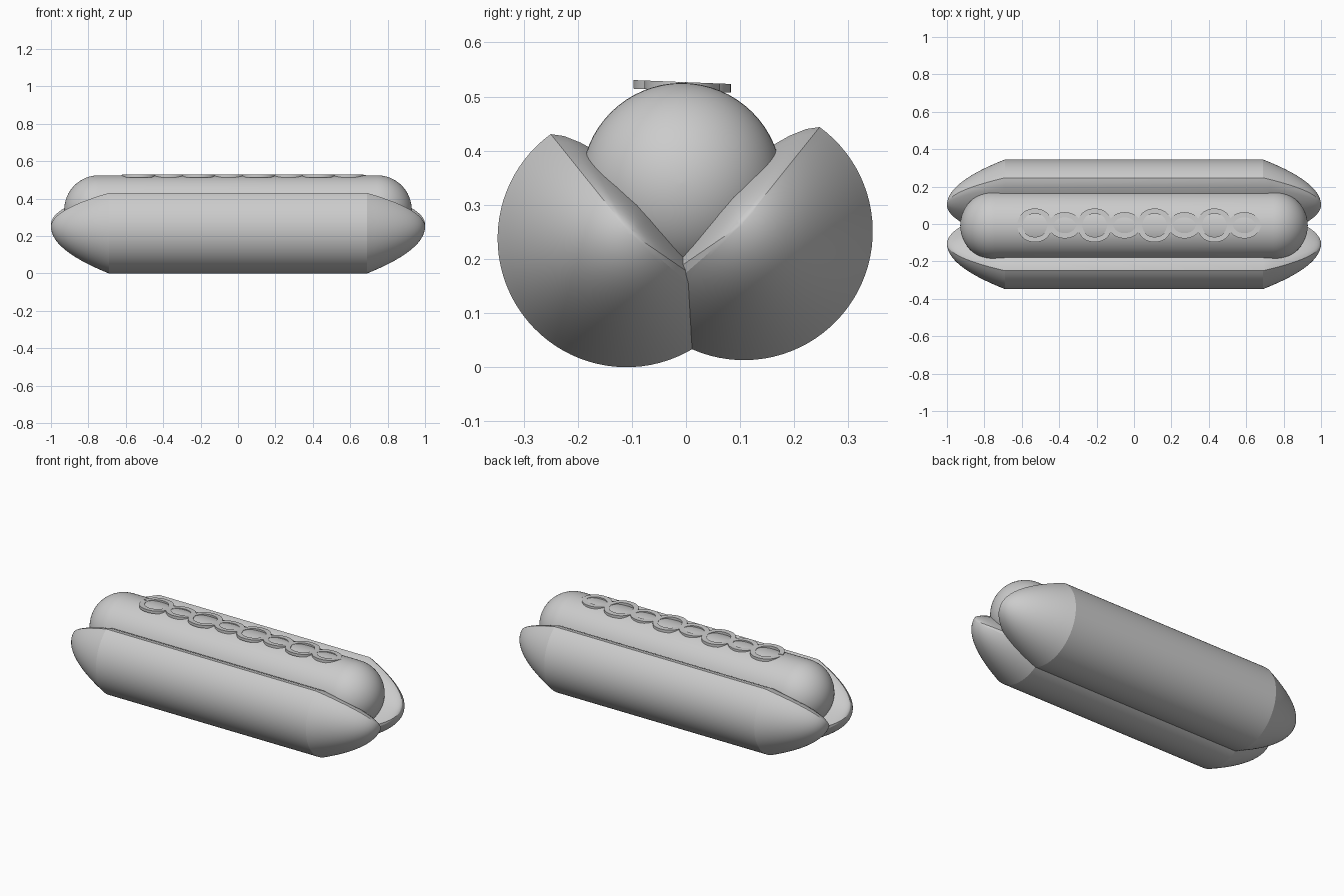
import bpy, bmesh, math

if "Cube" in bpy.data.objects:
    bpy.data.objects.remove(bpy.data.objects["Cube"])


def finish(name, bm, angle=30):
    bmesh.ops.recalc_face_normals(bm, faces=bm.faces)
    mesh = bpy.data.meshes.new(name)
    bm.to_mesh(mesh)
    bm.free()
    obj = bpy.data.objects.new(name, mesh)
    bpy.context.collection.objects.link(obj)
    bpy.ops.object.select_all(action='DESELECT')
    obj.select_set(True)
    bpy.context.view_layer.objects.active = obj
    bpy.ops.object.shade_smooth_by_angle(angle=math.radians(angle))
    return obj


def loft(bm, rings, close=True):
    """Skin a list of closed rings and cap both ends."""
    vs = [[bm.verts.new(p) for p in r] for r in rings]
    n = len(vs[0])
    for a, b in zip(vs, vs[1:]):
        for i in range(n):
            bm.faces.new((a[i], a[(i + 1) % n], b[(i + 1) % n], b[i]))
    bm.faces.new(vs[0])
    bm.faces.new(vs[-1])


# Bun cross-section: round outside, gently bulging cut face inside
R = 0.238
section = []
for i in range(49):
    a = math.radians(126 + (322 - 126) * i / 48)
    section.append((-0.11 + R * math.cos(a), R + R * math.sin(a)))
section += [(0.082, 0.122), (0.05, 0.174), (0.01, 0.232), (-0.035, 0.290),
            (-0.08, 0.339), (-0.14, 0.384), (-0.195, 0.415), (-0.225, 0.427)]


def bun(name, side, lift, shift):
    # parabolic ends taper towards a blunt tip
    tip_y, tip_z, half, cap = -0.105, 0.25, 0.69, 0.31
    scales = [0.02] + [k / 14 for k in range(1, 15)]
    stations = [(-(half + cap * (1 - s * s)), s) for s in scales]
    stations += [(-x, s) for x, s in reversed(stations)]
    rings = []
    for x, s in stations:
        rings.append([(x, -side * (tip_y + s * (y - tip_y)) + shift,
                       tip_z + s * (z - tip_z) + lift) for y, z in section])
    bm = bmesh.new()
    loft(bm, rings)
    return finish(name, bm, 20)


bun("bun_front", -1, 0.0, 0.0)
bun("bun_back", 1, 0.013, -0.003)

# Sausage: capsule along x
r, half = 0.185, 0.744
stations = []
for k in range(17):
    a = math.pi / 2 * k / 16
    stations.append((-half - r * math.cos(a), max(r * math.sin(a), 0.001)))
stations += [(-x, s) for x, s in reversed(stations)]
bm = bmesh.new()
loft(bm, [[(x, -0.008 + s * math.cos(2 * math.pi * j / 64),
            0.34 + s * math.sin(2 * math.pi * j / 64)) for j in range(64)]
          for x, s in stations])
finish("sausage", bm)


# Mustard: two flat ribbons weaving across each other into a chain of loops
def ribbon(name, sign, offset, width=0.028, thick=0.016):
    def point(t):
        return (-0.53 + 0.32 * t / (2 * math.pi) + 0.015 * math.sin(2 * t),
                offset + sign * 0.066 * math.cos(t))
    rings, n = [], 192
    for i in range(n + 1):
        t = -math.pi / 2 + 8 * math.pi * i / n
        x, y = point(t)
        x0, y0 = point(t - 0.01)
        x1, y1 = point(t + 0.01)
        d = math.hypot(x1 - x0, y1 - y0)
        nx, ny = -(y1 - y0) / d, (x1 - x0) / d
        ring = []
        for w, h in ((-1, 0), (1, 0), (1, -thick), (-1, -thick)):
            py = y + w * ny * width / 2
            ring.append((x + w * nx * width / 2, py, 0.5265 - 0.04 * py + h))
        rings.append(ring)
    bm = bmesh.new()
    loft(bm, rings)
    return finish(name, bm, 40)


ribbon("mustard_strand_a", 1, 0.003)
ribbon("mustard_strand_b", -1, -0.017)
